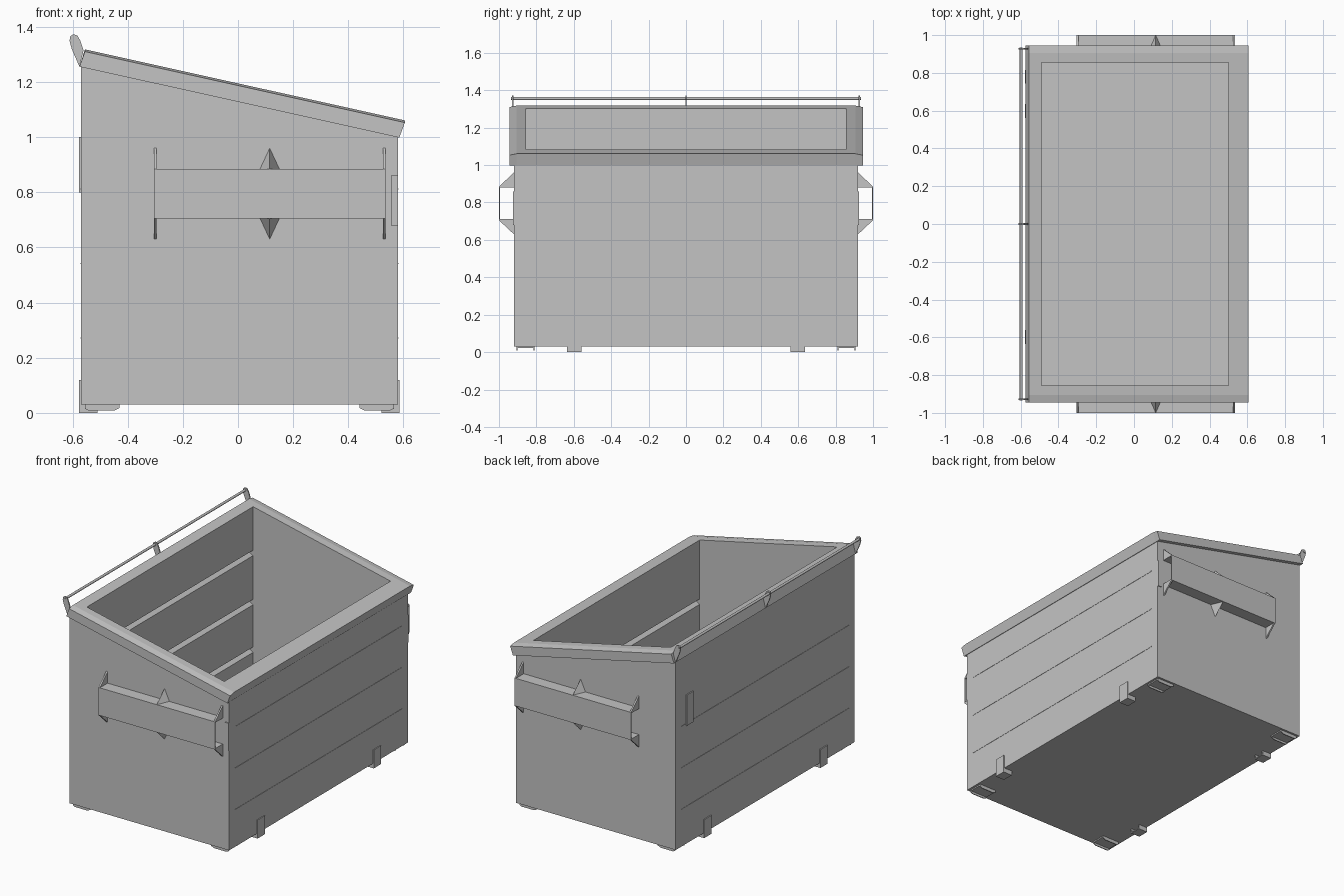
import bpy, bmesh
from mathutils import Vector

cube = bpy.data.objects.get("Cube")
if cube:
    bpy.data.objects.remove(cube)

steel = bpy.data.materials.new("grey painted steel")
GREY = (0.55, 0.55, 0.55, 1)
steel.use_nodes = True
steel.diffuse_color = GREY
steel.node_tree.nodes["Principled BSDF"].inputs["Base Color"].default_value = GREY


def finish(name, bm):
    bmesh.ops.remove_doubles(bm, verts=bm.verts, dist=0.0001)
    bmesh.ops.recalc_face_normals(bm, faces=bm.faces)
    mesh = bpy.data.meshes.new(name)
    bm.to_mesh(mesh)
    bm.free()
    mesh.materials.append(steel)
    obj = bpy.data.objects.new(name, mesh)
    bpy.context.collection.objects.link(obj)
    return obj


def prism(name, poly, y0, y1, end_poly=None):
    """Extrude an x-z outline along y, optionally blending to another outline."""
    bm = bmesh.new()
    a = [bm.verts.new((x, y0, z)) for x, z in poly]
    b = [bm.verts.new((x, y1, z)) for x, z in (end_poly or poly)]
    bm.faces.new(a)
    bm.faces.new(b[::-1])
    for i in range(len(a)):
        j = (i + 1) % len(a)
        bm.faces.new((a[i], b[i], b[j], a[j]))
    return finish(name, bm)


def pair(name, poly, y0, y1, end_poly=None):
    prism("left_" + name, poly, y0, y1, end_poly)
    prism("right_" + name, poly, -y0, -y1, end_poly)


def rect(x0, x1, z0, z1):
    return [(x0, z0), (x1, z0), (x1, z1), (x0, z1)]


def slope(x, height):
    return (x, height - 0.222 * x)


LOW, HIGH = 1.128, 1.195            # underside and top of the sloping rim at x = 0
BACK, FRONT, SIDE = -0.57, 0.58, 0.92
IN_BACK, IN_FRONT, IN_SIDE = -0.49, 0.50, 0.855
BASE = 0.03

# Tub: floor, flat side walls, long walls with grooves on the inside
prism("floor", rect(IN_BACK, IN_FRONT, BASE, 0.07), -IN_SIDE, IN_SIDE)
pair("side_wall", [(BACK, BASE), (FRONT, BASE), slope(FRONT, LOW), slope(BACK, LOW)],
     IN_SIDE, SIDE)


def long_wall(name, outer, inner, grooves):
    deep = inner + (outer - inner) * 0.5
    poly = [(outer, BASE), (inner, BASE)]
    for z in grooves:
        poly += [(inner, z - 0.025), (deep, z), (deep, z + 0.01), (inner, z + 0.01)]
    poly += [slope(inner, LOW), slope(outer, LOW)]
    prism(name, poly, -IN_SIDE, IN_SIDE)


long_wall("back_wall", BACK, IN_BACK, (0.38, 0.69, 1.01))
long_wall("front_wall", FRONT, IN_FRONT, (0.38, 0.69))

# Fine horizontal weld seams on the long walls
for i in range(3):
    z = 0.27 + 0.27 * i
    for label, x in (("front", FRONT), ("back", BACK)):
        prism(f"{label}_seam_{i + 1}", rect(x - 0.002, x + 0.002, z, z + 0.004), -0.86, 0.86)

# Sloping rim around the opening
prism("back_rim", [slope(-0.575, LOW), slope(IN_BACK, LOW),
                   slope(IN_BACK, HIGH), slope(-0.555, HIGH)], -IN_SIDE, IN_SIDE)
prism("front_rim", [slope(IN_FRONT, LOW), slope(0.585, LOW),
                    slope(0.605, HIGH), slope(IN_FRONT, HIGH)], -IN_SIDE, IN_SIDE)


def rim_section(top):
    return [slope(-0.575, LOW), slope(0.585, LOW), slope(0.605, top), slope(-0.555, top)]


pair("rim", rim_section(HIGH), IN_SIDE, 0.905)
pair("rim_edge", rim_section(HIGH), 0.905, 0.945, rim_section(HIGH - 0.008))

# Fork pockets: open channels held by gussets
X0, X1, Z0, Z1 = -0.305, 0.535, 0.705, 0.885
T = 0.006
pair("pocket_plate", rect(X0, X1, Z0, Z1), 1.0 - T, 1.0)
for label, edge, tip in (("upper", Z1, 0.96), ("lower", Z0, 0.63)):
    inward = edge - T if label == "upper" else edge + T
    pair(f"pocket_{label}_flange", rect(X0, X1, min(edge, inward), max(edge, inward)), SIDE, 1.0)
    for where, x in (("rear", X0), ("fore", X1 - 0.01)):
        pair(f"{where}_{label}_gusset", rect(x, x + 0.01, edge, tip), SIDE, 1.0,
             rect(x, x + 0.01, edge, edge))
    pair(f"middle_{label}_gusset", [(0.08, edge), (0.15, edge), (0.115, tip)], SIDE, 1.0,
         [(0.115, edge)] * 3)

# Small plates on the walls
pair("side_patch", rect(0.555, 0.58, 0.68, 0.86), SIDE, SIDE + 0.006)
prism("back_patch", rect(BACK - 0.007, BACK, 0.80, 1.0), 0.745, 0.815)

# Clips wrapping under the long walls, and channel skids at the corners
for label, x, s in (("front", FRONT, -1), ("back", BACK, 1)):
    clip = [(x - s * 0.006, 0), (x + s * 0.06, 0), (x + s * 0.06, 0.006),
            (x + s * 0.004, 0.006), (x + s * 0.004, 0.12), (x - s * 0.006, 0.12)]
    pair(f"{label}_clip", clip, 0.56, 0.635)
    for k, y in enumerate((0.56, 0.629)):
        pair(f"{label}_clip_cheek_{k + 1}",
             [(x, 0.002), (x + s * 0.06, 0.002), (x + s * 0.06, BASE), (x, BASE)], y, y + 0.006)
    skid = [(x + s * 0.015, BASE), (x + s * 0.015, 0.015), (x + s * 0.03, 0.008),
            (x + s * 0.12, 0.008), (x + s * 0.14, 0.018), (x + s * 0.14, BASE)]
    for k, y in enumerate((0.81, 0.90)):
        pair(f"{label}_skid_leg_{k + 1}", skid, y, y + 0.006)
    pair(f"{label}_skid_web",
         [(x + s * 0.015, 0.022), (x + s * 0.14, 0.022),
          (x + s * 0.14, BASE), (x + s * 0.015, BASE)], 0.81, 0.906)

# Lid hinge: three lugs carrying a rod
lug = [(-0.575, 1.255), (-0.603, 1.32), (-0.611, 1.35), (-0.608, 1.366), (-0.597, 1.373),
       (-0.582, 1.368), (-0.572, 1.35), (-0.56, 1.315)]
for label, y in (("right", -0.927), ("middle", 0.0), ("left", 0.927)):
    prism(f"{label}_hinge_lug", lug, y - 0.004, y + 0.004)

bpy.ops.mesh.primitive_cylinder_add(vertices=12, radius=0.008, depth=1.87,
                                    location=(-0.597, 0, 1.356), rotation=(1.5708, 0, 0))
rod = bpy.context.object
rod.name = "hinge_rod"
rod.data.materials.append(steel)
bpy.ops.object.shade_smooth_by_angle()
